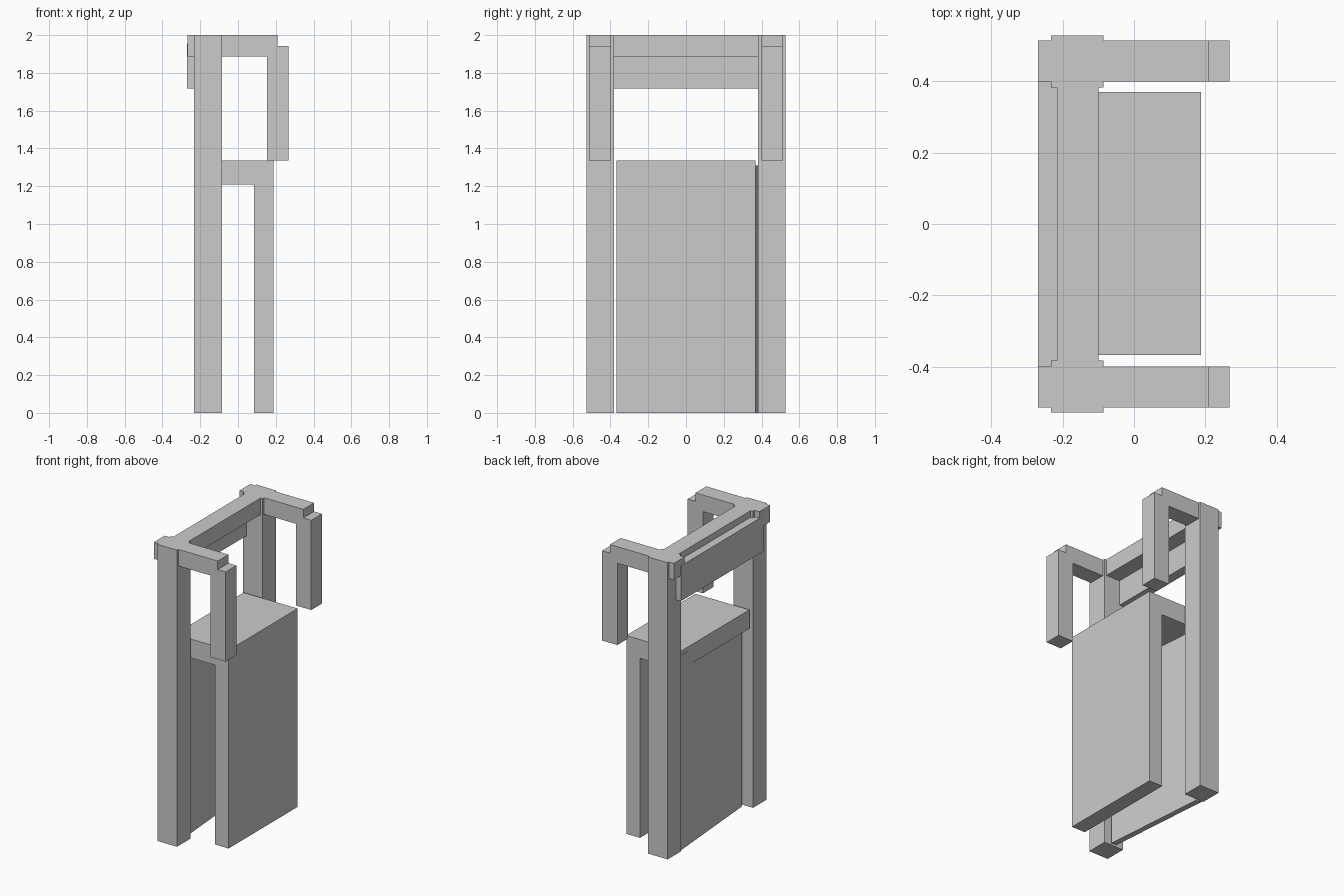
import bpy, bmesh

if "Cube" in bpy.data.objects:
    bpy.data.objects.remove(bpy.data.objects["Cube"])


def prism(name, outline, z0, z1):
    """Extrude a plan outline (counter-clockwise) from z0 to z1."""
    bm = bmesh.new()
    face = bm.faces.new([bm.verts.new((x, y, z0)) for x, y in outline])
    top = bmesh.ops.extrude_face_region(bm, geom=[face], use_keep_orig=True)["geom"]
    bmesh.ops.translate(bm, vec=(0, 0, z1 - z0),
                        verts=[v for v in top if isinstance(v, bmesh.types.BMVert)])
    bmesh.ops.recalc_face_normals(bm, faces=bm.faces)
    mesh = bpy.data.meshes.new(name)
    bm.to_mesh(mesh)
    bm.free()
    obj = bpy.data.objects.new(name, mesh)
    bpy.context.collection.objects.link(obj)
    return obj


def box(name, x0, x1, y0, y1, z0, z1):
    return prism(name, [(x0, y0), (x1, y0), (x1, y1), (x0, y1)], z0, z1)


# Posts and hooked arms, repeated on both sides
for side, s in (("left", -1), ("right", 1)):
    def pair(name, x0, x1, ya, yb, z0, z1):
        y0, y1 = sorted((s * ya, s * yb))
        return box(f"{side}_{name}", x0, x1, y0, y1, z0, z1)

    pair("post", -0.232, -0.086, 0.382, 0.527, 0, 2)
    pair("arm_rail", -0.268, 0.208, 0.399, 0.513, 1.888, 2)
    pair("arm_drop", 0.153, 0.267, 0.399, 0.513, 1.337, 1.942)

# Crossbeam and the board hung behind it
box("top_beam", -0.215, -0.1, -0.4, 0.4, 1.888, 2)
box("rear_board", -0.269, -0.205, -0.44, 0.44, 1.717, 1.955)

# Bench: front panel and top slab
box("front_panel", 0.085, 0.187, -0.367, 0.369, 0, 1.3)
box("bench_top", -0.216, 0.187, -0.367, 0.369, 1.21, 1.337)

# Thin skewed panel between the posts
prism("back_panel", [(-0.165, -0.36), (-0.126, -0.365), (-0.184, 0.366), (-0.224, 0.381)], 0, 1.31)
